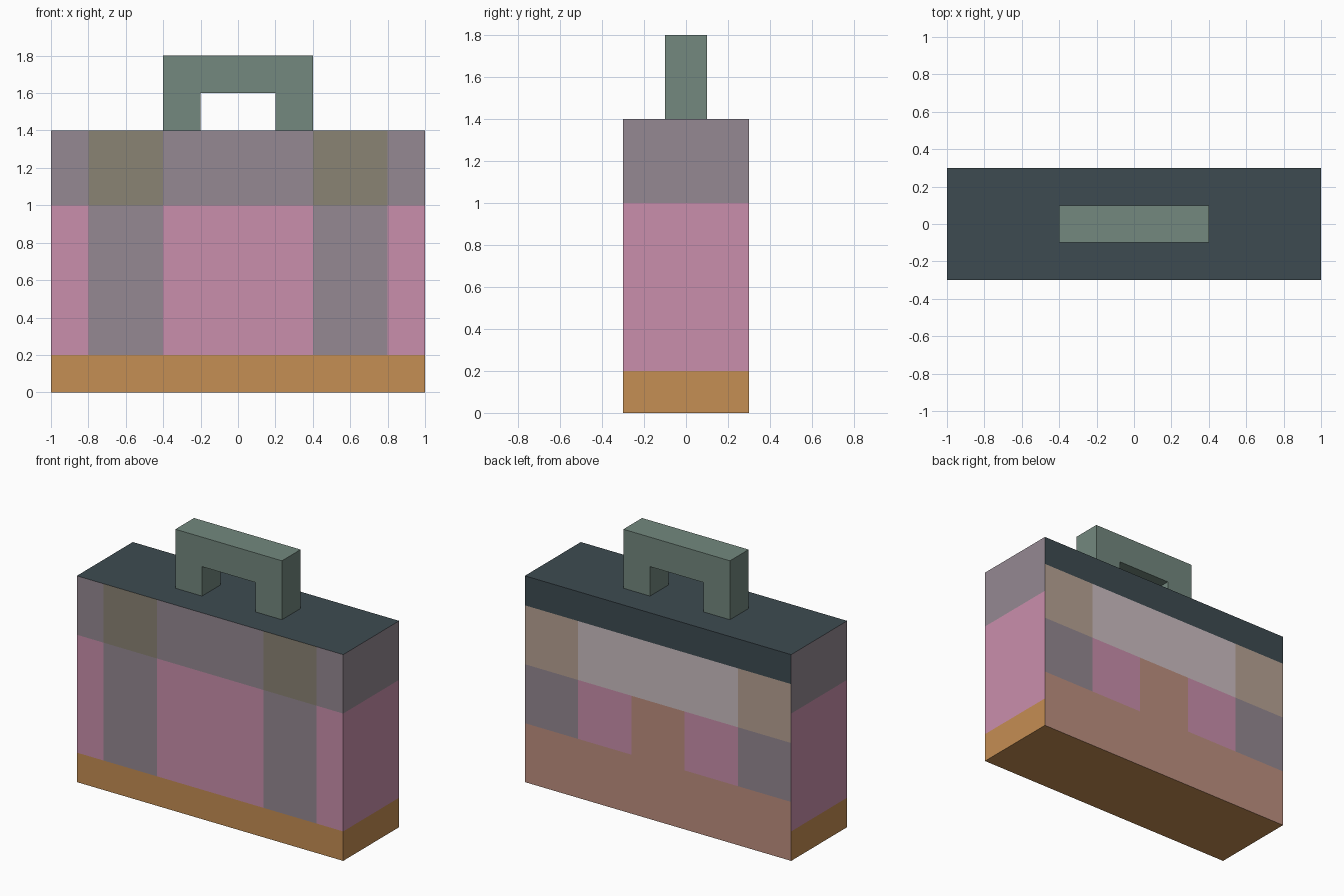
import bpy, bmesh

if "Cube" in bpy.data.objects:
    bpy.data.objects.remove(bpy.data.objects["Cube"])


def linear(c):
    c /= 255
    return c / 12.92 if c <= 0.04045 else ((c + 0.055) / 1.055) ** 2.4


COLOURS = {
    "orange": (197, 142, 83),
    "pink": (202, 143, 172),
    "mauve": (149, 137, 146),
    "olive": (138, 131, 116),
    "slate": (61, 75, 81),
    "pale_mauve": (204, 190, 194),
    "tan": (184, 163, 148),
    "clay": (190, 144, 128),
    "grey_green": (115, 136, 126),
}
NAMES = list(COLOURS)
MATS = {}
for name, rgb in COLOURS.items():
    m = bpy.data.materials.new(name)
    m.diffuse_color = (*[linear(c) for c in rgb], 1)
    m.use_nodes = True
    m.node_tree.nodes["Principled BSDF"].inputs["Base Color"].default_value = m.diffuse_color
    MATS[name] = m


def finish(bm, name, materials):
    bmesh.ops.recalc_face_normals(bm, faces=bm.faces)
    mesh = bpy.data.meshes.new(name)
    bm.to_mesh(mesh)
    bm.free()
    for m in materials:
        mesh.materials.append(MATS[m])
    ob = bpy.data.objects.new(name, mesh)
    bpy.context.collection.objects.link(ob)
    return ob


def side_colour(z):
    return "orange" if z < 0.2 else "pink" if z < 1.0 else "mauve"


def front_colour(x, z):
    # two vertical straps over the banded case
    if 0.4 < x < 0.8 and z > 0.2:
        return "mauve" if z < 1.0 else "olive"
    return side_colour(z)


def back_colour(x, z):
    if z > 1.2:
        return "slate"
    if z > 0.8:
        return "tan" if x > 0.6 else "pale_mauve"
    if z < 0.4 or x < 0.2:
        return "clay"
    return "mauve" if x > 0.6 else "pink"


# Case body: a box cut along the colour borders
bm = bmesh.new()
bmesh.ops.create_cube(bm, size=1)
for v in bm.verts:
    v.co = (v.co.x * 2, v.co.y * 0.6, v.co.z * 1.4 + 0.7)
cuts = [((s * x, 0, 0), (1, 0, 0)) for x in (0.2, 0.4, 0.6, 0.8) for s in (-1, 1)]
cuts += [((0, 0, z), (0, 0, 1)) for z in (0.2, 0.4, 0.8, 1.0, 1.2)]
for co, no in cuts:
    bmesh.ops.bisect_plane(bm, geom=bm.verts[:] + bm.edges[:] + bm.faces[:],
                           plane_co=co, plane_no=no)
bm.normal_update()
for f in bm.faces:
    c, n = f.calc_center_median(), f.normal
    if n.z > 0.5:
        colour = "slate"
    elif n.z < -0.5:
        colour = "orange"
    elif n.y < -0.5:
        colour = front_colour(abs(c.x), c.z)
    elif n.y > 0.5:
        colour = back_colour(abs(c.x), c.z)
    else:
        colour = side_colour(c.z)
    f.material_index = NAMES.index(colour)
finish(bm, "case_body", NAMES)

# Carrying handle: an arch profile extruded through its depth
arch = [(-0.4, 1.4), (-0.2, 1.4), (-0.2, 1.6), (0.2, 1.6),
        (0.2, 1.4), (0.4, 1.4), (0.4, 1.8), (-0.4, 1.8)]
bm = bmesh.new()
face = bm.faces.new([bm.verts.new((x, -0.1, z)) for x, z in arch])
ext = bmesh.ops.extrude_face_region(bm, geom=[face])
bmesh.ops.translate(bm, vec=(0, 0.2, 0),
                    verts=[g for g in ext["geom"] if isinstance(g, bmesh.types.BMVert)])
finish(bm, "handle", ["grey_green"])
